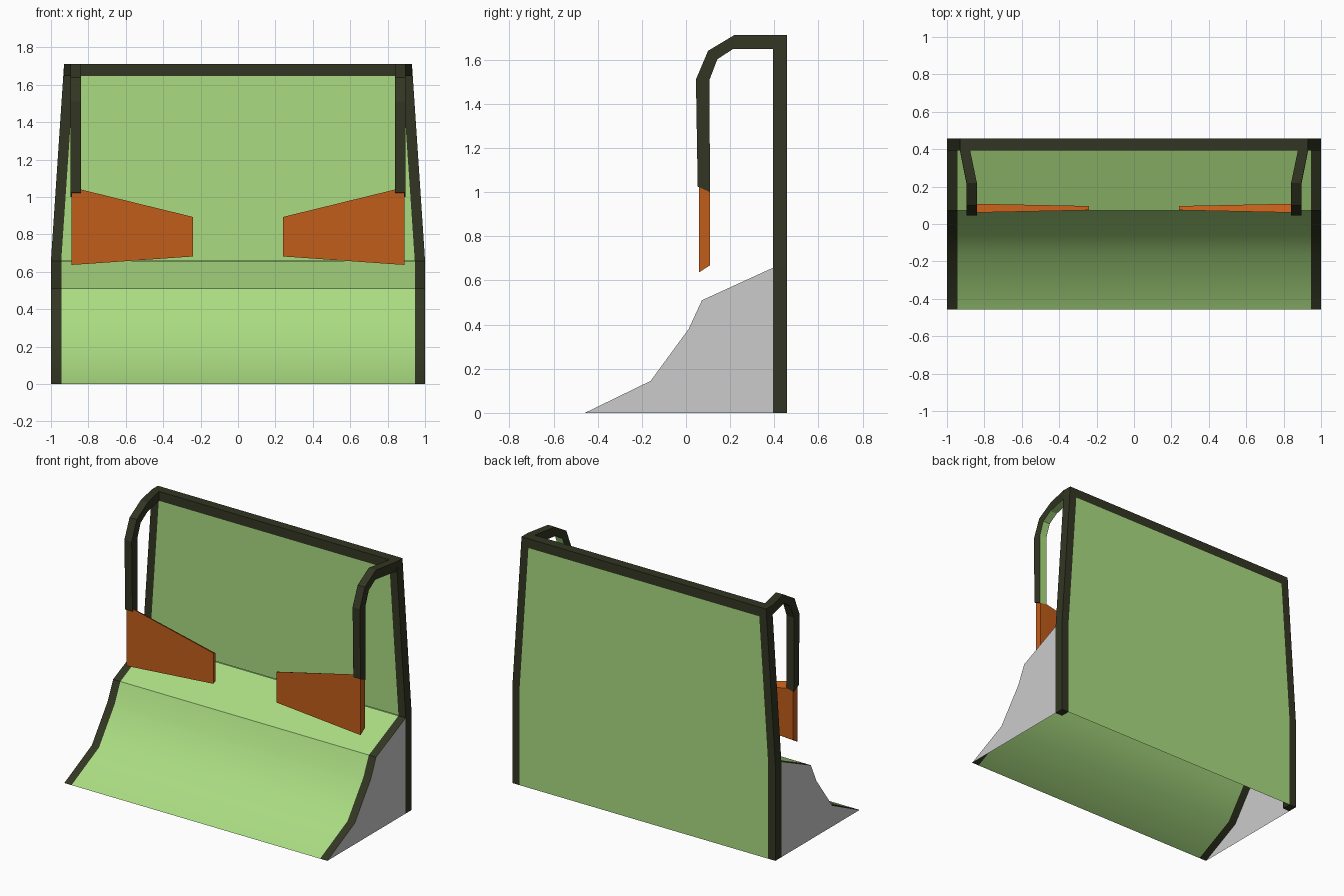
import bpy, bmesh
from math import radians

if "Cube" in bpy.data.objects:
    bpy.data.objects.remove(bpy.data.objects["Cube"])


def material(name, rgb):
    m = bpy.data.materials.new(name)
    m.diffuse_color = (*rgb, 1)
    m.use_nodes = True
    m.node_tree.nodes["Principled BSDF"].inputs["Base Color"].default_value = m.diffuse_color
    return m


GREEN = material("green", (0.40, 0.71, 0.22))
DARK = material("dark_trim", (0.032, 0.037, 0.016))
ORANGE = material("orange", (0.54, 0.11, 0.01))


def build(name, verts, faces, mats=(), recalc=False, smooth=False):
    me = bpy.data.meshes.new(name)
    me.from_pydata(verts, [], faces)
    for m in mats:
        me.materials.append(m)
    if recalc:
        bm = bmesh.new()
        bm.from_mesh(me)
        bmesh.ops.recalc_face_normals(bm, faces=bm.faces)
        bm.to_mesh(me)
        bm.free()
    ob = bpy.data.objects.new(name, me)
    bpy.context.collection.objects.link(ob)
    if smooth:
        bpy.ops.object.select_all(action='DESELECT')
        bpy.context.view_layer.objects.active = ob
        ob.select_set(True)
        bpy.ops.object.shade_smooth_by_angle(angle=radians(33))
    return ob


FRONT, BACK = 0.393, 0.458
PROFILE = [(-0.458, 0), (-0.16, 0.145), (0.012, 0.38), (0.072, 0.51), (FRONT, 0.657)]
EDGE = 0.945


# Curved ramp: green sheet with dark border strips in the same surface
def sheet(name, x0, x1, mat):
    verts = [(x, y, z) for y, z in PROFILE for x in (x0, x1)]
    faces = [(2*i, 2*i + 1, 2*i + 3, 2*i + 2) for i in range(len(PROFILE) - 1)]
    return build(name, verts, faces, [mat], smooth=True)


sheet("ramp", -EDGE, EDGE, GREEN)
sheet("ramp_border_left", -1, -EDGE, DARK)
sheet("ramp_border_right", EDGE, 1, DARK)

# Grey side panels
for side, s in (("left", -1), ("right", 1)):
    pts = [(s, y, z) for y, z in PROFILE + [(FRONT, 0)]]
    order = list(range(len(pts)))
    build("side_panel_" + side, pts, [order[::-s]])

# Dark frame: two tapered posts and a top bar
outer = [(1, 0), (1, 0.66), (0.93, 1.712), (-0.93, 1.712), (-1, 0.66), (-1, 0)]
inner = [(EDGE, 0), (EDGE, 0.66), (0.878, 1.648), (-0.878, 1.648), (-EDGE, 0.66), (-EDGE, 0)]
n = len(outer)
verts = [(x, y, z) for x, z in outer + inner for y in (FRONT, BACK)]
faces = []
for i in range(n - 1):
    o, p = 2*i, 2*i + 2
    a, b = o + 2*n, p + 2*n
    faces += [(o, p, b, a), (o + 1, a + 1, b + 1, p + 1), (o, o + 1, p + 1, p)]
for i in (0, n - 1):
    faces.append((2*i, 2*i + 1, 2*(i + n) + 1, 2*(i + n)))
build("frame", verts, faces, [DARK], recalc=True)

# Green board faces set flush in the frame
build("board_back", [(x, BACK, z) for x, z in inner], [range(n)], [GREEN])
front = [(x, FRONT, max(z, 0.657)) for x, z in inner[1:5]]
build("board_front", front, [(3, 2, 1, 0)], [GREEN])

# Bent hangers: outer y, z, inner y, z, sideways shift
STATIONS = [(0.053, 1.025, 0.108, 1.0, 0), (0.045, 1.51, 0.107, 1.51, 0),
            (0.10, 1.64, 0.142, 1.602, 0), (0.22, 1.712, 0.213, 1.648, 0),
            (FRONT, 1.712, FRONT, 1.648, 0.036)]
# Wing-shaped arms: x, front y, bottom z, top z, back y, bottom z, top z
WING = [(0.89, 0.06, 0.637, 1.03, 0.108, 0.668, 1.0),
        (0.84, 0.061, 0.640, 1.04, 0.108, 0.670, 1.01),
        (0.24, 0.074, 0.682, 0.893, 0.096, 0.69, 0.885)]


def loft(name, rings, mats):
    verts = [v for r in rings for v in r]
    faces = [(4*i + k, 4*i + (k + 1) % 4, 4*i + 4 + (k + 1) % 4, 4*i + 4 + k)
             for i in range(len(rings) - 1) for k in range(4)]
    last = len(verts) - 4
    faces += [(3, 2, 1, 0), tuple(last + k for k in range(4))]
    return build(name, verts, faces, mats, recalc=True)


for side, s in (("left", -1), ("right", 1)):
    rings = [[(s*(0.84 + d), a, b), (s*(0.895 + d), a, b),
              (s*(0.895 + d), c, e), (s*(0.84 + d), c, e)] for a, b, c, e, d in STATIONS]
    loft("hanger_" + side, rings, [DARK])
    rings = [[(s*x, f, b0), (s*x, f, t0), (s*x, k, t1), (s*x, k, b1)]
             for x, f, b0, t0, k, b1, t1 in WING]
    loft("arm_" + side, rings, [ORANGE])

# Inner faces of the right hanger are green
hanger = bpy.data.objects["hanger_right"].data
hanger.materials.append(GREEN)
for i in range(4):
    hanger.polygons[4*i + 2].material_index = 1
